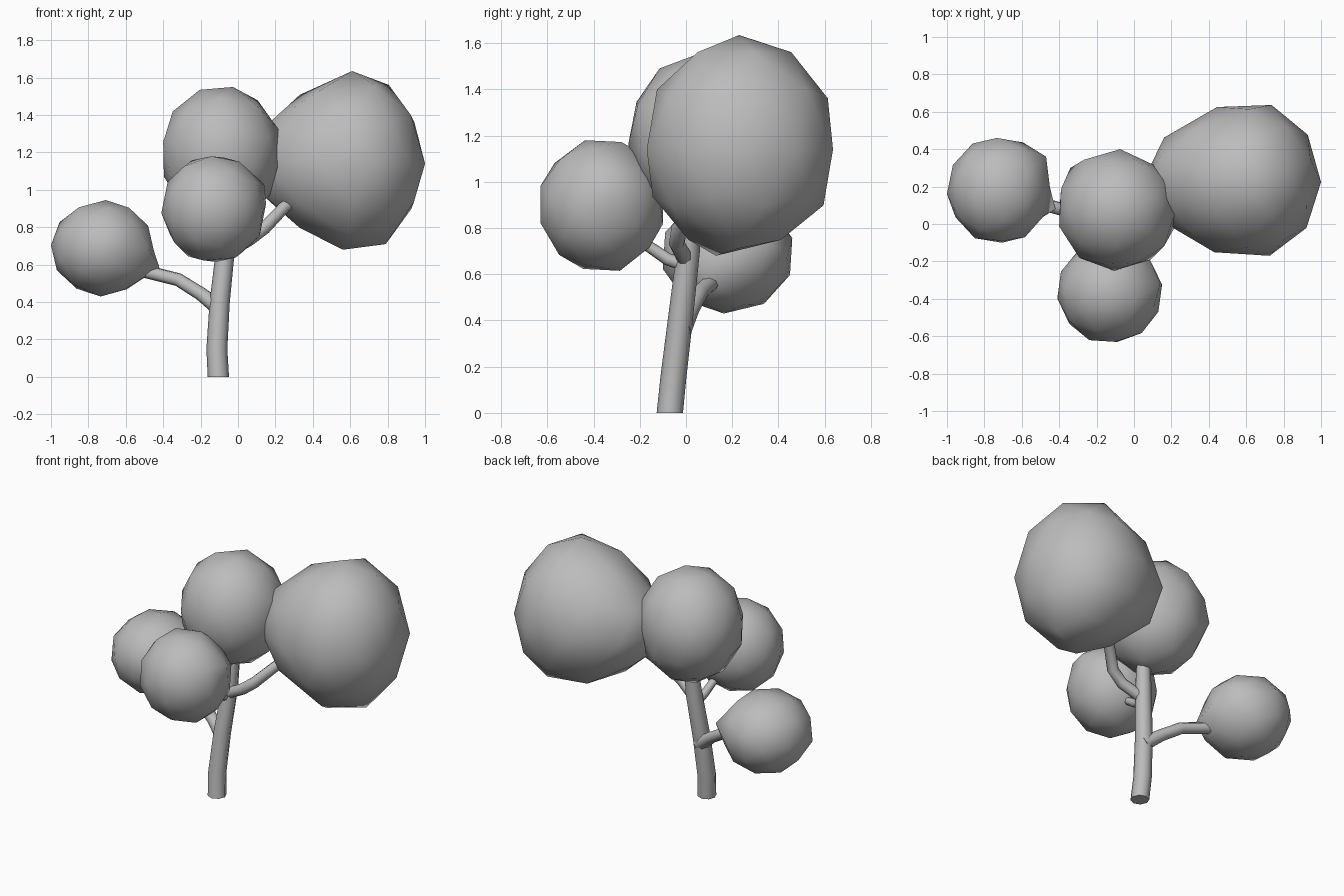
import bpy, bmesh
from mathutils import Vector, Euler

cube = bpy.data.objects.get("Cube")
if cube:
    bpy.data.objects.remove(cube, do_unlink=True)

grey = bpy.data.materials.new("plain_grey")
grey.use_nodes = True
colour = (0.5, 0.5, 0.5, 1)
grey.diffuse_color = colour
grey.node_tree.nodes["Principled BSDF"].inputs["Base Color"].default_value = colour


def finish(name, bm):
    mesh = bpy.data.meshes.new(name)
    bm.normal_update()
    bm.to_mesh(mesh)
    bm.free()
    mesh.materials.append(grey)
    for p in mesh.polygons:
        p.use_smooth = True
    obj = bpy.data.objects.new(name, mesh)
    bpy.context.collection.objects.link(obj)
    return obj


def clump(name, low, high, centre, turn, corners=(), taper=(0, 0)):
    """Coarse rounded leaf clump filling a box, bulging around its centre."""
    low, high, centre = Vector(low), Vector(high), Vector(centre)
    bm = bmesh.new()
    bmesh.ops.create_icosphere(bm, subdivisions=2, radius=1,
                               matrix=Euler(turn).to_matrix().to_4x4())
    for i in range(3):
        lo = min(v.co[i] for v in bm.verts)
        hi = max(v.co[i] for v in bm.verts)
        for v in bm.verts:
            t = v.co[i]
            v.co[i] = (centre[i] + t / hi * (high[i] - centre[i]) if t > 0
                       else centre[i] + t / lo * (low[i] - centre[i]))
    # Narrow the inner side toward its neighbour
    for v in bm.verts:
        depth = max(0, (centre.x - v.co.x) / (centre.x - low.x))
        v.co.y = centre.y + (v.co.y - centre.y) * (1 - taper[0] * depth)
        v.co.z = centre.z + (v.co.z - centre.z) * (1 - taper[1] * depth)
    # Draw the nearest vertex out to each marked corner
    for corner in corners:
        point = Vector(corner)
        min(bm.verts, key=lambda v: (v.co - point).length).co = point
    return finish(name, bm)


def limb(name, points, sides=8):
    """Tapering tube through (x, y, z, radius) points."""
    bm = bmesh.new()
    path = [Vector(p[:3]) for p in points]
    rings = []
    for i, p in enumerate(path):
        along = path[min(i + 1, len(path) - 1)] - path[max(i - 1, 0)]
        if p.z == 0:
            along = Vector((0, 0, 1))
        ring = bmesh.ops.create_circle(bm, segments=sides, radius=points[i][3])["verts"]
        spin = Vector((0, 0, 1)).rotation_difference(along)
        for v in ring:
            v.co = p + spin @ v.co
        rings.append(ring)
    for a, b in zip(rings, rings[1:]):
        for k in range(sides):
            n = (k + 1) % sides
            bm.faces.new((a[k], a[n], b[n], b[k]))
    bm.faces.new(rings[0][::-1])
    bm.faces.new(rings[-1])
    bmesh.ops.recalc_face_normals(bm, faces=bm.faces)
    obj = finish(name, bm)
    for p in obj.data.polygons:
        p.use_smooth = len(p.vertices) == 4


# Trunk and branches
limb("trunk", [(-.105, -.07, 0, .057), (-.113, -.055, .15, .056),
               (-.098, -.025, .4, .054), (-.065, .01, .7, .05), (-.05, .03, .95, .04)])
limb("right_branch", [(-.09, -.02, .36, .045), (-.2, .02, .445, .037),
                      (-.32, .06, .52, .036), (-.5, .11, .565, .036), (-.6, .15, .6, .03)])
limb("left_branch", [(-.07, 0, .66, .036), (.06, -.04, .735, .035),
                     (.14, -.03, .795, .035), (.25, .06, .91, .033), (.42, .16, 1, .03)])
limb("front_branch", [(-.075, 0, .64, .03), (-.08, -.08, .665, .027),
                      (-.09, -.16, .72, .025), (-.1, -.3, .85, .022)])

# Leaf clumps
clump("right_clump", (-1, -.1, .43), (-.45, .46, .945), (-.72, .18, .69),
      (.3, .5, .2), [(-.42, .08, .585), (-.47, .36, .74)])
clump("centre_clump", (-.4, -.25, .83), (.22, .4, 1.55), (-.09, .08, 1.2),
      (.2, .1, .6), [(-.34, .3, 1.15), (.14, .3, 1.2)])
clump("front_clump", (-.41, -.63, .615), (.15, -.1, 1.18), (-.13, -.36, .9),
      (.5, .2, .9), [(.14, -.32, 1.03)])
clump("left_clump", (.05, -.17, .68), (1, .64, 1.635), (.61, .23, 1.14),
      (0, 0, .3), [(.56, .13, .68), (.79, .22, .71)], taper=(.12, .25))
